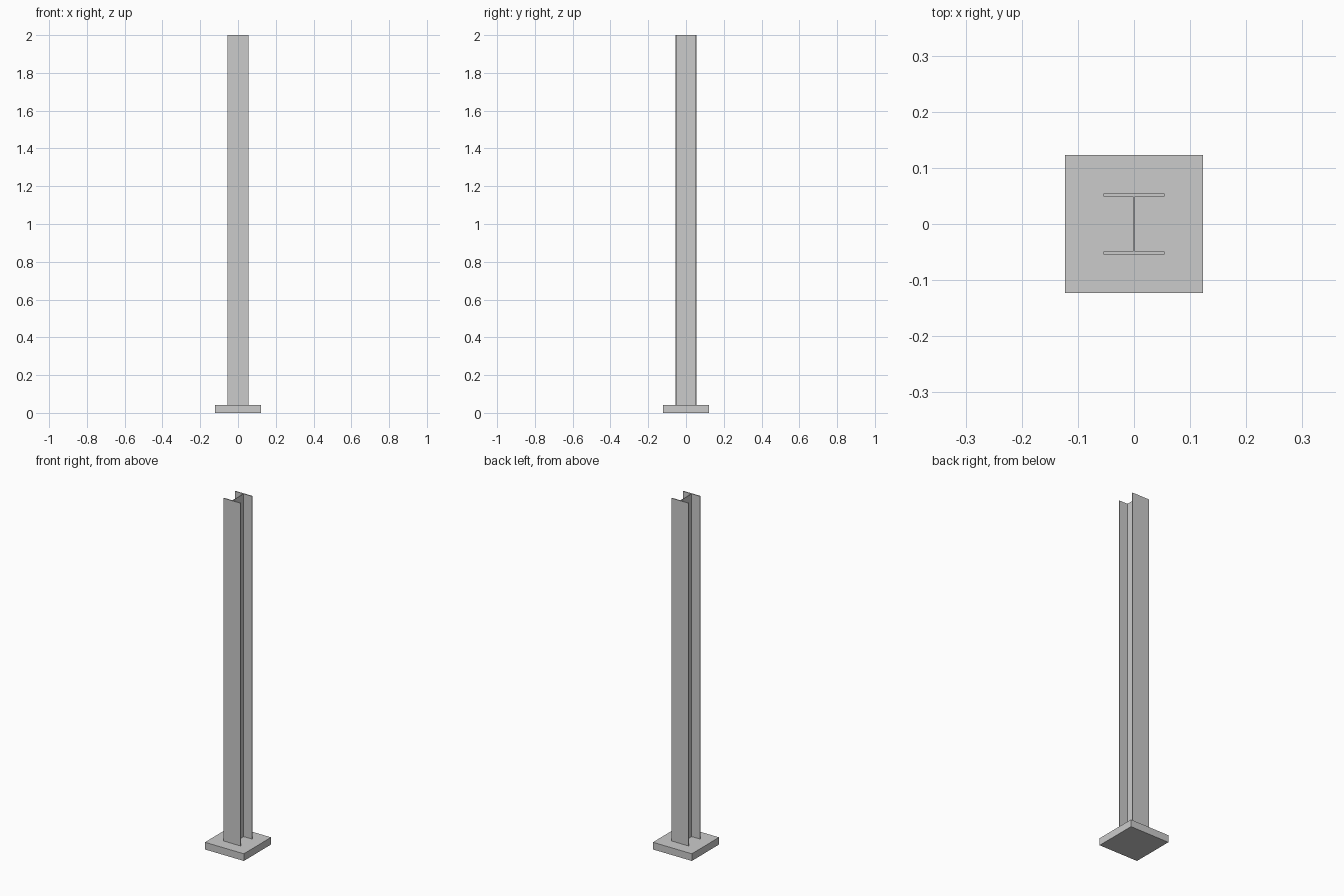
import bpy
import bmesh

if "Cube" in bpy.data.objects:
    bpy.data.objects.remove(bpy.data.objects["Cube"])

PLATE_HALF, PLATE_TOP = 0.123, 0.041
HALF_W, HALF_D = 0.0545, 0.0545
FLANGE_T, WEB_HALF = 0.0055, 0.0016
TOP = 2.0


def extrude_profile(name, points, z0, z1):
    bm = bmesh.new()
    face = bm.faces.new([bm.verts.new((x, y, z0)) for x, y in points])
    ext = bmesh.ops.extrude_face_region(bm, geom=[face], use_keep_orig=True)
    verts = [g for g in ext["geom"] if isinstance(g, bmesh.types.BMVert)]
    bmesh.ops.translate(bm, verts=verts, vec=(0, 0, z1 - z0))
    bmesh.ops.recalc_face_normals(bm, faces=bm.faces[:])
    mesh = bpy.data.meshes.new(name)
    bm.to_mesh(mesh)
    bm.free()
    obj = bpy.data.objects.new(name, mesh)
    bpy.context.collection.objects.link(obj)
    return obj


# Square base plate
p = PLATE_HALF
extrude_profile("base_plate", [(-p, -p), (p, -p), (p, p), (-p, p)], 0, PLATE_TOP)

# I-section column: one quarter-pair of points, rotated 180 degrees for the rest
inner = HALF_D - FLANGE_T
half = [(-HALF_W, -HALF_D), (HALF_W, -HALF_D), (HALF_W, -inner),
        (WEB_HALF, -inner), (WEB_HALF, inner), (HALF_W, inner)]
extrude_profile("column", half + [(-x, -y) for x, y in half], PLATE_TOP, TOP)
